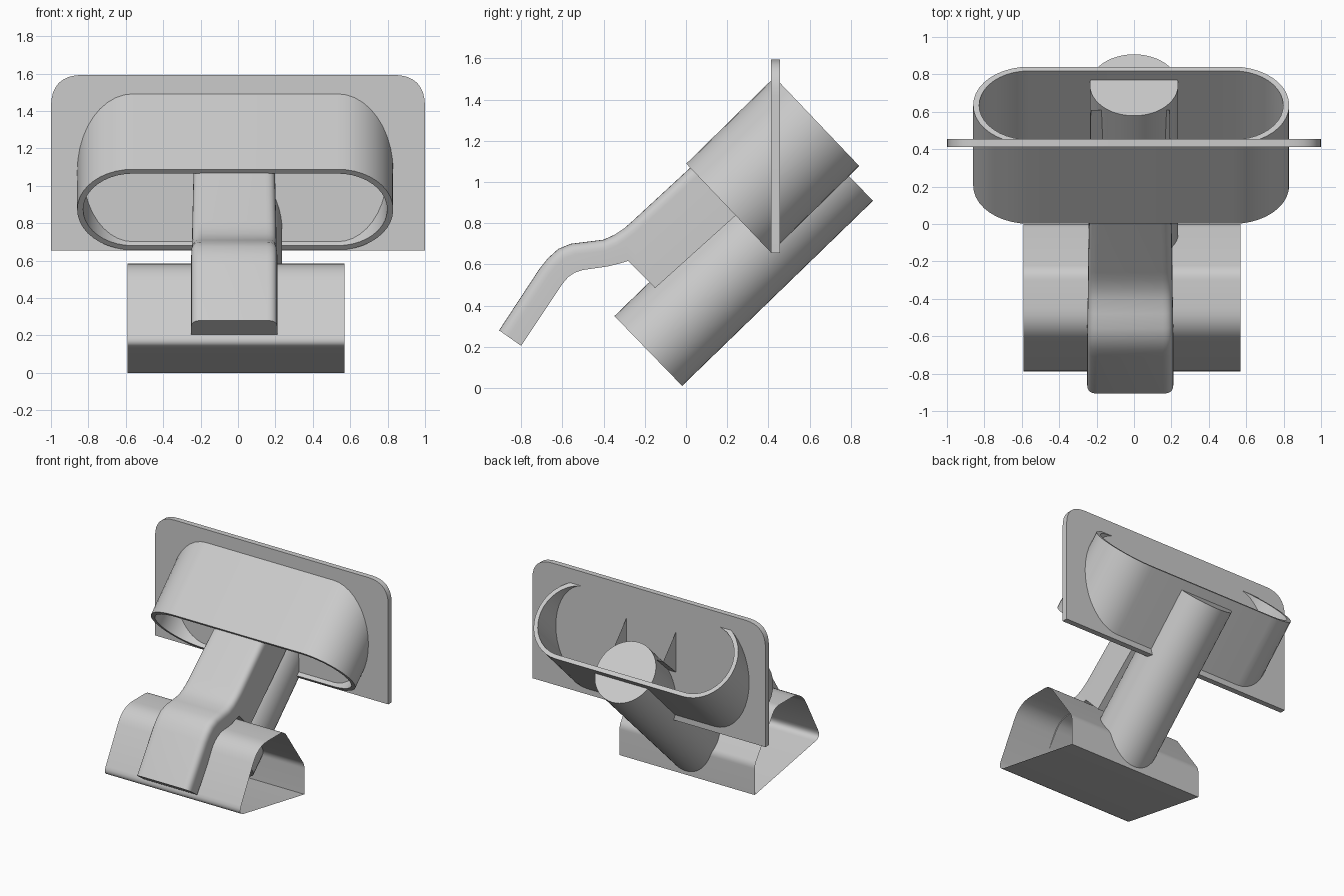
import bpy, bmesh, math
from mathutils import Vector

if "Cube" in bpy.data.objects:
    bpy.data.objects.remove(bpy.data.objects["Cube"])


def loft(name, loops, cap_start=False, cap_end=False, wrap=False, angle=35):
    """Skin a series of closed loops with quads."""
    bm = bmesh.new()
    rings = [[bm.verts.new(p) for p in loop] for loop in loops]
    pairs = list(zip(rings, rings[1:]))
    if wrap:
        pairs.append((rings[-1], rings[0]))
    for a, b in pairs:
        for i in range(len(a)):
            j = (i + 1) % len(a)
            bm.faces.new((a[i], a[j], b[j], b[i]))
    if cap_start:
        bm.faces.new(rings[0])
    if cap_end:
        bm.faces.new(rings[-1])
    bmesh.ops.recalc_face_normals(bm, faces=bm.faces[:])
    me = bpy.data.meshes.new(name)
    bm.to_mesh(me)
    bm.free()
    ob = bpy.data.objects.new(name, me)
    bpy.context.collection.objects.link(ob)
    bpy.context.view_layer.objects.active = ob
    ob.select_set(True)
    bpy.ops.object.shade_smooth_by_angle(angle=math.radians(angle))
    ob.select_set(False)
    return ob


def rounded(points, steps=6):
    """Round each (a, b, radius) corner of a closed 2D profile."""
    out = []
    for i, (a, b, r) in enumerate(points):
        p = Vector((a, b))
        if r == 0:
            out.append(p)
            continue
        d0 = (Vector(points[i - 1][:2]) - p).normalized() * r
        d1 = (Vector(points[(i + 1) % len(points)][:2]) - p).normalized() * r
        for k in range(steps + 1):
            t = k / steps
            # blend of the two tangents, close to a circular arc
            out.append(p + d0 * (1 - t) ** 2 + d1 * t ** 2)
    return out


# back plate with rounded upper corners
outline = rounded([(-1, 0.655, 0), (1, 0.655, 0), (1, 1.593, 0.17), (-1, 1.593, 0.17)], 8)
loft("back_plate", [[(p.x, y, p.y) for p in outline] for y in (0.412, 0.455)], True, True)


# slanted oval sleeve passing through the plate
def stadium(centre, inset):
    across = Vector((0, 0.41, -0.43)).normalized()
    r, flat, n = 0.298 - inset, 0.547, 20
    pts = []
    for side in (1, -1):
        for k in range(n + 1):
            a = -math.pi / 2 + math.pi * k / n
            x = side * (flat + r * math.cos(a)) - 0.015
            pts.append(Vector((x, *centre)) + across * (side * r * math.sin(a)))
    return pts


front, back = (0.207, 0.873), (0.635, 1.293)
loft("oval_sleeve", [stadium(front, 0), stadium(back, 0), stadium(back, 0.032),
                     stadium(front, 0.032)], wrap=True)

# slanted round post behind the handle
low, high = Vector((0, -0.183, 0.18)), Vector((0, 0.743, 1.078))
axis = (high - low).normalized()
side = Vector((1, 0, 0))
up = axis.cross(side)
ring = [(side * math.cos(t) + up * math.sin(t)) * 0.236
        for t in (2 * math.pi * k / 48 for k in range(48))]
loft("round_post", [[c + v for v in ring] for c in (low, high)], True, True)

# open-ended base sleeve with a bent profile
profile = rounded([(-0.81, 0.145, 0.07), (-0.57, 0.585, 0.12), (-0.25, 0.585, 0.05),
                   (0.0, 0.23, 0.03), (0.0, 0.0, 0)])
loft("base_sleeve", [[(x, p.x, p.y) for p in profile] for x in (-0.59, 0.57)])

# bent handle: top point, bottom point (y, z) and half width per station
stations = [
    ((-0.907, 0.28), (-0.80, 0.205), 0.23),
    ((-0.71, 0.58), (-0.60, 0.505), 0.23),
    ((-0.67, 0.63), (-0.57, 0.54), 0.23),
    ((-0.62, 0.675), (-0.54, 0.56), 0.23),
    ((-0.56, 0.70), (-0.50, 0.573), 0.229),
    ((-0.48, 0.71), (-0.45, 0.58), 0.228),
    ((-0.40, 0.72), (-0.38, 0.59), 0.227),
    ((-0.345, 0.745), (-0.32, 0.605), 0.226),
    ((-0.30, 0.775), (-0.28, 0.617), 0.225),
    ((-0.26, 0.81), (-0.15, 0.485), 0.225),
    ((0.39, 1.41), (0.61, 1.17), 0.211),
]


def handle_section(top, bottom, w):
    t, b = Vector((0, *top)), Vector((0, *bottom))
    height = (b - t).length
    down = (b - t) / height
    shape = rounded([(-w, height, 0), (-w, 0, 0.055), (w, 0, 0.055), (w, height, 0)])
    return [t + down * p.y + Vector((p.x - 0.02, 0, 0)) for p in shape]


loft("bent_handle", [handle_section(*s) for s in stations], cap_start=True)
